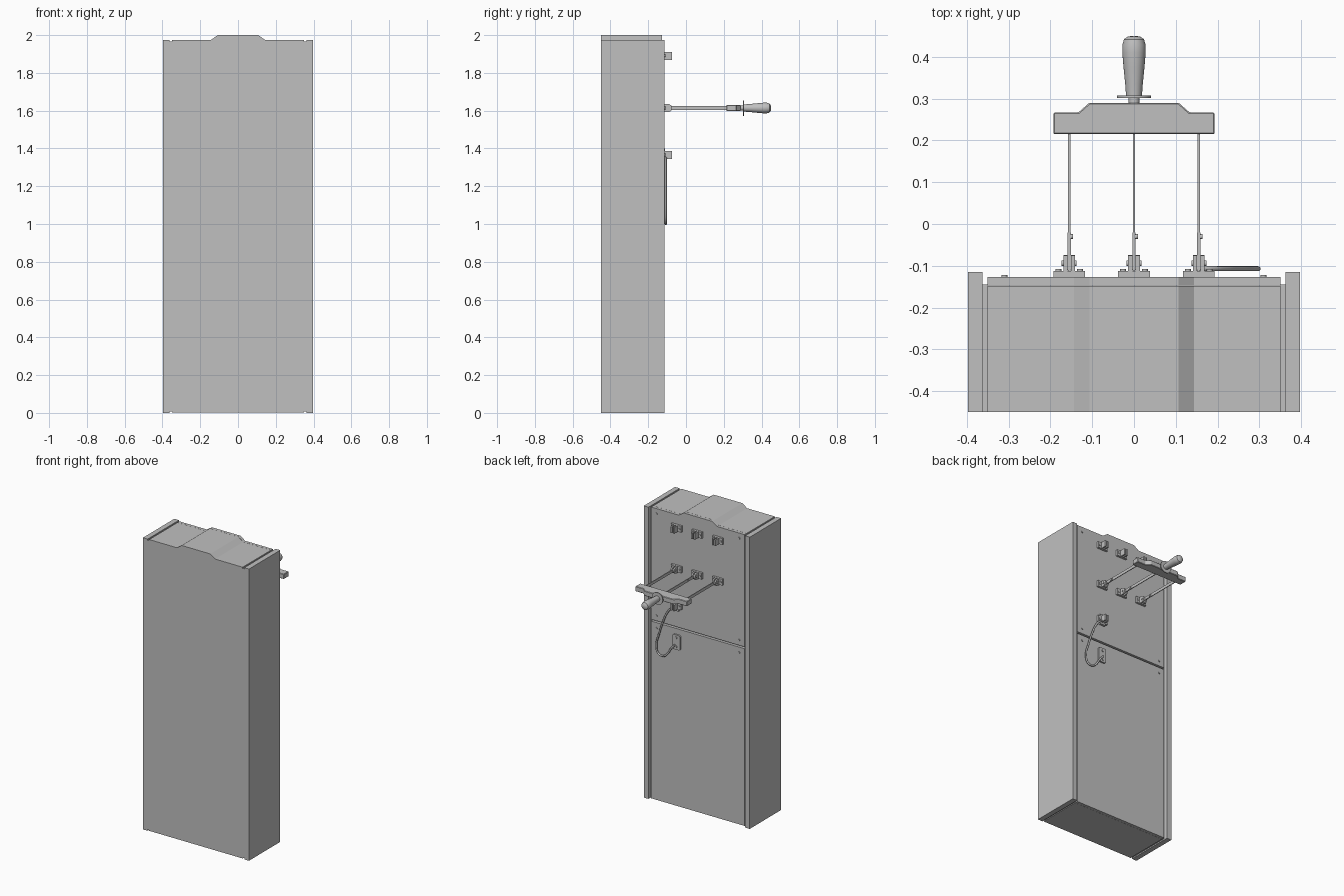
import bpy, bmesh, math
from mathutils import Vector, Matrix

if "Cube" in bpy.data.objects:
    bpy.data.objects.remove(bpy.data.objects["Cube"])

grey = bpy.data.materials.new("light_grey")
grey.diffuse_color = (0.53, 0.53, 0.53, 1)
grey.use_nodes = True
grey.node_tree.nodes["Principled BSDF"].inputs["Base Color"].default_value = grey.diffuse_color


def finish(name, bm, smooth=False):
    bmesh.ops.recalc_face_normals(bm, faces=bm.faces)
    me = bpy.data.meshes.new(name)
    bm.to_mesh(me)
    bm.free()
    ob = bpy.data.objects.new(name, me)
    bpy.context.collection.objects.link(ob)
    me.materials.append(grey)
    if smooth:
        bpy.context.view_layer.objects.active = ob
        ob.select_set(True)
        bpy.ops.object.shade_smooth_by_angle(angle=math.radians(35))
        ob.select_set(False)
    return ob


def box(name, x0, x1, y0, y1, z0, z1):
    bm = bmesh.new()
    bmesh.ops.create_cube(bm, size=1)
    for v in bm.verts:
        v.co = Vector((x1 if v.co.x > 0 else x0, y1 if v.co.y > 0 else y0, z1 if v.co.z > 0 else z0))
    return finish(name, bm)


def extrude(name, pts, direction, smooth=False):
    bm = bmesh.new()
    face = bm.faces.new([bm.verts.new(p) for p in pts])
    res = bmesh.ops.extrude_face_region(bm, geom=[face])
    verts = [g for g in res["geom"] if isinstance(g, bmesh.types.BMVert)]
    bmesh.ops.translate(bm, verts=verts, vec=direction)
    return finish(name, bm, smooth)


def cylinder(name, centre, radius, depth, axis="Y", sides=16):
    bm = bmesh.new()
    rot = Matrix.Rotation(math.pi / 2, 4, "X" if axis == "Y" else "Y")
    bmesh.ops.create_cone(bm, cap_ends=True, segments=sides, radius1=radius, radius2=radius,
                          depth=depth, matrix=Matrix.Translation(centre) @ rot)
    return finish(name, bm, True)


# Cabinet: body with raised top, side walls and recessed joints
def raised(z0, y):
    return [(-0.35, y, z0), (0.35, y, z0), (0.35, y, 1.975), (0.143, y, 1.975),
            (0.107, y, 2.0), (-0.107, y, 2.0), (-0.143, y, 1.975), (-0.35, y, 1.975)]


extrude("cabinet_body", raised(0.003, -0.45), (0, 0.302, 0))
for s, side in ((-1, "left"), (1, "right")):
    xs = sorted((s * 0.362, s * 0.397))
    box(side + "_wall", *xs, -0.45, -0.115, 0, 1.975)
    xs = sorted((s * 0.35, s * 0.362))
    box(side + "_joint", *xs, -0.45, -0.145, 0.008, 1.967)

# Back panels with a gap between them, and their screws
extrude("upper_panel", raised(1.215, -0.147), (0, 0.02, 0))
box("lower_panel", -0.35, 0.35, -0.147, -0.127, 0.003, 1.203)
for x in (-0.31, 0.31):
    for z in (1.94, 1.25, 1.165):
        cylinder("panel_screw", (x, -0.125, z), 0.007, 0.007, sides=12)


# Contact clips: base plate, two jaws, bolts
def clip(x, z, hinge=False):
    box("clip_base", x - 0.038, x + 0.038, -0.128, -0.113, z - 0.021, z + 0.021)
    for s in (-1, 1):
        xs = sorted((x + s * 0.004, x + s * 0.014))
        if hinge:
            arc = [(xs[0], -0.098 + 0.024 * math.cos(a), z + 0.022 * math.sin(a))
                   for a in [math.pi * (i / 12 - 0.5) for i in range(13)]]
            pts = [(xs[0], -0.115, z - 0.022)] + arc + [(xs[0], -0.115, z + 0.022)]
            extrude("hinge_jaw", pts, (0.01, 0, 0), True)
        else:
            box("clip_jaw", *xs, -0.115, -0.075, z - 0.021, z + 0.021)
        cylinder("clip_bolt", (x + s * 0.026, -0.111, z), 0.007, 0.006, sides=12)
    if hinge:
        cylinder("hinge_pin", (x, -0.094, z), 0.007, 0.036, "X", 12)


LEVER_Z = 1.614
for x in (-0.155, 0, 0.155):
    clip(x, 1.89)
    clip(x, LEVER_Z, True)
    # Switch blades
    box("blade", x - 0.0025, x + 0.0025, -0.112, 0.225, LEVER_Z - 0.01, LEVER_Z + 0.01)
    box("blade_root", x - 0.004, x + 0.004, -0.11, -0.02, LEVER_Z - 0.008, LEVER_Z + 0.008)
    cylinder("blade_bolt", (x + 0.003, -0.03, LEVER_Z), 0.006, 0.012, "X", 12)

# Crossbar joining the blades
zb = LEVER_Z - 0.017
bar = [(-0.193, 0.215), (0.193, 0.215), (0.193, 0.267), (0.133, 0.267),
       (0.107, 0.29), (-0.107, 0.29), (-0.133, 0.267), (-0.193, 0.267)]
crossbar = extrude("crossbar", [(x, y, zb) for x, y in bar], (0, 0, 0.034))
bev = crossbar.modifiers.new("edge_chamfer", "BEVEL")
bev.width, bev.segments = 0.003, 1

# Turned handle with neck and round guard
profile = [(0, 0.288), (0.013, 0.288), (0.013, 0.301), (0.041, 0.301), (0.041, 0.307), (0.019, 0.307),
           (0.021, 0.335), (0.025, 0.375), (0.028, 0.41), (0.028, 0.428), (0.024, 0.442), (0.014, 0.449), (0, 0.45)]
bm = bmesh.new()
vs = [bm.verts.new((r, y, LEVER_Z)) for r, y in profile]
es = [bm.edges.new(p) for p in zip(vs, vs[1:])]
bmesh.ops.spin(bm, geom=vs + es, cent=(0, 0, LEVER_Z), axis=(0, 1, 0), angle=math.tau, steps=28)
bmesh.ops.remove_doubles(bm, verts=bm.verts, dist=0.0003)
finish("handle", bm, True)

# Cable terminals: upper clip with tall plate, lower rounded plate
clip(0.155, 1.365)
box("terminal_plate", 0.134, 0.176, -0.128, -0.112, 1.33, 1.40)
outline = []
for cx, cz, start in ((0.173, 1.155, 0), (0.137, 1.155, 90), (0.137, 1.075, 180), (0.173, 1.075, 270)):
    for i in range(5):
        a = math.radians(start + i * 22.5)
        outline.append((cx + 0.01 * math.cos(a), -0.128, cz + 0.01 * math.sin(a)))
extrude("lower_terminal", outline, (0, 0.012, 0), True)
for z in (1.085, 1.145):
    cylinder("terminal_bolt", (0.155, -0.114, z), 0.008, 0.008, sides=12)

# Hanging cable
path = [(0.16, 1.352), (0.185, 1.34), (0.215, 1.305), (0.25, 1.225), (0.278, 1.14), (0.297, 1.06),
        (0.282, 1.01), (0.245, 1.002), (0.215, 1.025), (0.185, 1.07), (0.158, 1.1)]
cu = bpy.data.curves.new("cable", "CURVE")
cu.dimensions = "3D"
cu.bevel_depth, cu.bevel_resolution, cu.resolution_u = 0.006, 3, 6
cu.use_fill_caps = True
sp = cu.splines.new("BEZIER")
sp.bezier_points.add(len(path) - 1)
for p, (x, z) in zip(sp.bezier_points, path):
    p.co = (x, -0.107, z)
    p.handle_left_type = p.handle_right_type = "AUTO"
cu.materials.append(grey)
bpy.context.collection.objects.link(bpy.data.objects.new("cable", cu))
